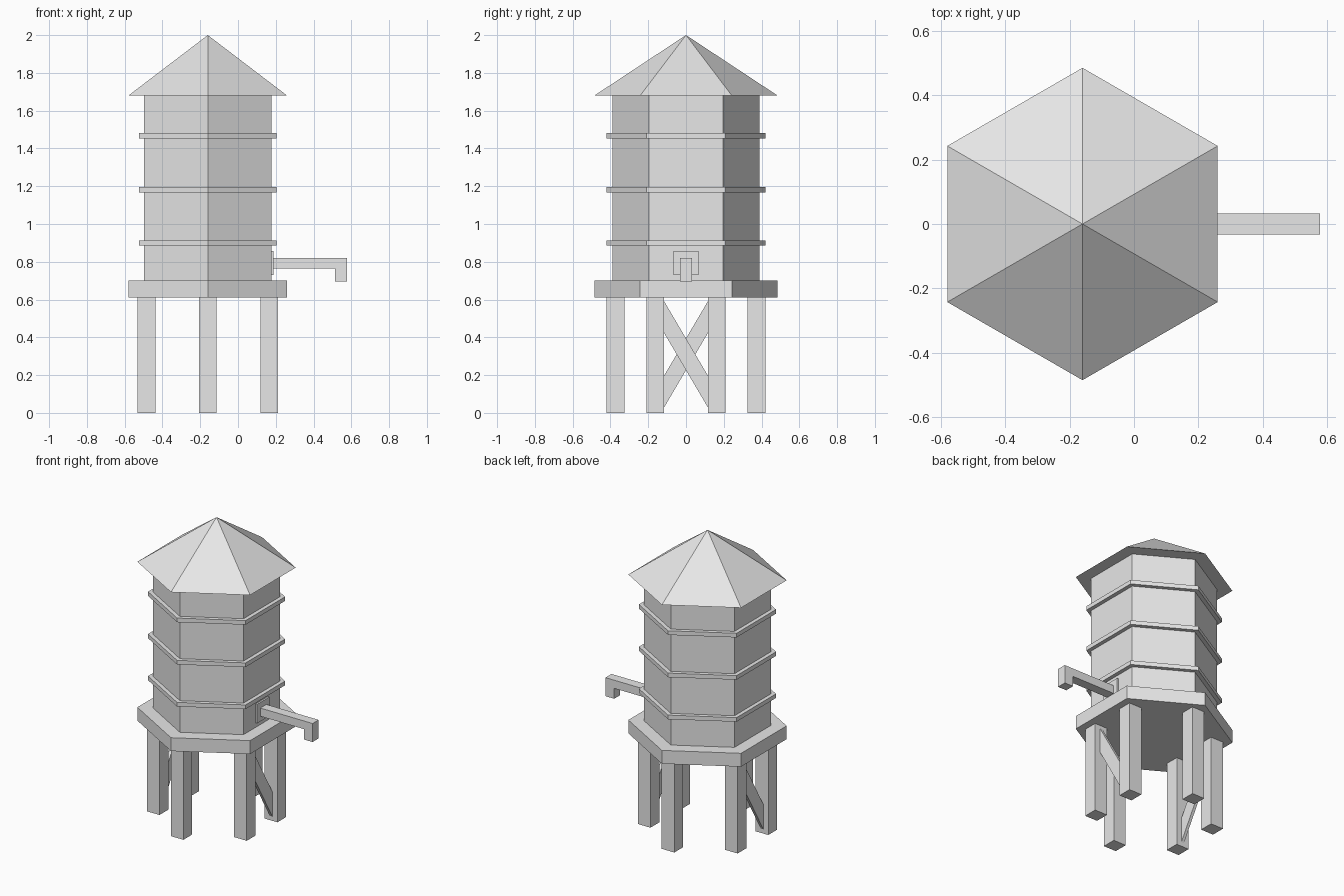
import bpy, bmesh, math
from mathutils import Vector

if "Cube" in bpy.data.objects:
    bpy.data.objects.remove(bpy.data.objects["Cube"], do_unlink=True)

GREY = (0.8, 0.8, 0.8, 1.0)
mat = bpy.data.materials.new("light grey")
mat.use_nodes = True
mat.diffuse_color = GREY
bsdf = next(n for n in mat.node_tree.nodes if n.type == "BSDF_PRINCIPLED")
bsdf.inputs["Base Color"].default_value = GREY

CX = -0.16  # tower axis


def finish(name, bm):
    bmesh.ops.recalc_face_normals(bm, faces=bm.faces[:])
    mesh = bpy.data.meshes.new(name)
    bm.to_mesh(mesh)
    bm.free()
    mesh.materials.append(mat)
    obj = bpy.data.objects.new(name, mesh)
    bpy.context.collection.objects.link(obj)
    return obj


def prism(name, outline, depth):
    """Extrude a closed outline along a vector."""
    bm = bmesh.new()
    face = bm.faces.new([bm.verts.new(p) for p in outline])
    ext = bmesh.ops.extrude_face_region(bm, geom=[face], use_keep_orig=True)
    moved = [v for v in ext["geom"] if isinstance(v, bmesh.types.BMVert)]
    bmesh.ops.translate(bm, verts=moved, vec=Vector(depth))
    return finish(name, bm)


def hexagon(radius, z):
    angles = [math.radians(30 + 60 * i) for i in range(6)]
    return [(CX + radius * math.cos(a), radius * math.sin(a), z) for a in angles]


def hex_prism(name, radius, z0, z1):
    return prism(name, hexagon(radius, z0), (0, 0, z1 - z0))


def box(name, x0, x1, y0, y1, z0, z1):
    base = [(x0, y0, z0), (x1, y0, z0), (x1, y1, z0), (x0, y1, z0)]
    return prism(name, base, (0, 0, z1 - z0))


# Tank, platform and bands
hex_prism("platform", 0.485, 0.61, 0.70)
hex_prism("tank", 0.39, 0.70, 1.68)
for i, z in enumerate((0.885, 1.168, 1.453)):
    hex_prism(f"band_{i + 1}", 0.42, z, z + 0.028)

# Pointed roof with flat underside
bm = bmesh.new()
ring = [bm.verts.new(p) for p in hexagon(0.485, 1.68)]
apex = bm.verts.new((CX, 0, 2.0))
bm.faces.new(ring)
for i in range(6):
    bm.faces.new((ring[i], ring[(i + 1) % 6], apex))
finish("roof", bm)

# Six square legs
HALF = 0.047
spots = [(0, -0.373), (0, 0.373)]
spots += [(sx * 0.325, sy * 0.163) for sx in (-1, 1) for sy in (-1, 1)]
for i, (x, y) in enumerate(spots):
    box(f"leg_{i + 1}", CX + x - HALF, CX + x + HALF, y - HALF, y + HALF, 0, 0.61)

# One diagonal brace on each side, leaning opposite ways
for name, side in (("left_brace", 1), ("right_brace", -1)):
    x = CX + side * 0.325 - 0.01
    y = side * 0.12
    outline = [(x, -y, 0.43), (x, -y, 0.598), (x, y, 0.19), (x, y, 0.022)]
    prism(name, outline, (0.02, 0, 0))

# Spout with its mounting plate
box("spout_plate", 0.177, 0.189, -0.066, 0.066, 0.73, 0.858)
profile = [(0.18, 0.765), (0.18, 0.82), (0.578, 0.82),
           (0.578, 0.695), (0.513, 0.695), (0.513, 0.765)]
prism("spout", [(x, -0.032, z) for x, z in profile], (0, 0.064, 0))
